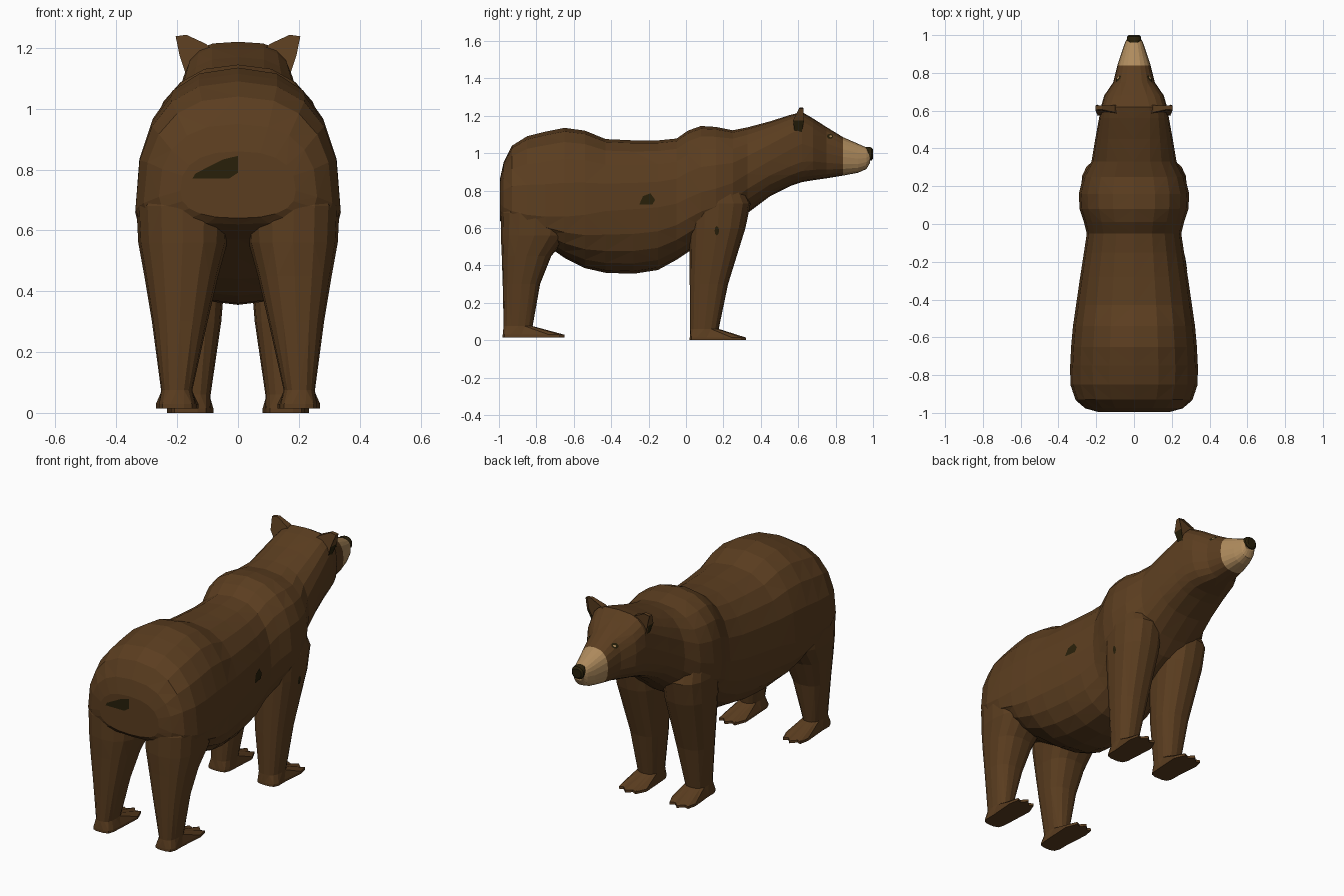
import bpy, bmesh, math
from mathutils import Vector
from mathutils.bvhtree import BVHTree

if "Cube" in bpy.data.objects:
    bpy.data.objects.remove(bpy.data.objects["Cube"])


def material(name, rgb):
    m = bpy.data.materials.new(name)
    m.diffuse_color = (*rgb, 1)
    m.use_nodes = True
    m.node_tree.nodes["Principled BSDF"].inputs["Base Color"].default_value = m.diffuse_color
    return m


FUR = material("brown fur", (0.104, 0.047, 0.014))
TAN = material("tan muzzle", (0.43, 0.26, 0.11))
DARK = material("dark brown", (0.021, 0.014, 0.003))
N = 20       # sides of the body
L = 16       # sides of each leg


def finish(bm, name, mats):
    bmesh.ops.recalc_face_normals(bm, faces=bm.faces[:])
    me = bpy.data.meshes.new(name)
    bm.to_mesh(me)
    bm.free()
    ob = bpy.data.objects.new(name, me)
    bpy.context.collection.objects.link(ob)
    for m in mats:
        me.materials.append(m)
    return ob


def loft(name, rings, mats):
    """Skin a list of closed point rings and cap both ends with a fan."""
    bm = bmesh.new()
    loops = [[bm.verts.new(p) for p in r] for r in rings]
    n = len(rings[0])
    for a, b in zip(loops, loops[1:]):
        for i in range(n):
            j = (i + 1) % n
            bm.faces.new((a[i], a[j], b[j], b[i]))
    for r in (loops[0], loops[-1]):
        c = bm.verts.new(sum((v.co for v in r), Vector()) / n)
        for i in range(n):
            bm.faces.new((r[i], r[(i + 1) % n], c))
    bmesh.ops.triangulate(bm, faces=bm.faces[:])
    return finish(bm, name, mats)


def body_ring(y, bot, mid, top, w, e=0.82):
    """Rounded-square section across y, widest at height mid."""
    pts = []
    for i in range(N):
        a = 2 * math.pi * i / N
        c, s = math.cos(a), math.sin(a)
        h = top - mid if s > 0 else mid - bot
        pts.append((w * math.copysign(abs(c) ** e, c), y,
                    mid + h * math.copysign(abs(s) ** e, s)))
    return pts


# Torso, neck and head: y, bottom, widest height, top, half width
sections = [
    (-0.995, 0.64, 0.73, 0.86, 0.19), (-0.975, 0.62, 0.71, 0.95, 0.26),
    (-0.93, 0.60, 0.69, 1.04, 0.31), (-0.85, 0.57, 0.67, 1.09, 0.337),
    (-0.75, 0.51, 0.66, 1.115, 0.338), (-0.65, 0.44, 0.66, 1.135, 0.333),
    (-0.54, 0.385, 0.67, 1.12, 0.323), (-0.43, 0.36, 0.69, 1.075, 0.307),
    (-0.28, 0.355, 0.70, 1.068, 0.285), (-0.15, 0.375, 0.71, 1.068, 0.265),
    (-0.05, 0.43, 0.73, 1.078, 0.25), (0.01, 0.47, 0.76, 1.12, 0.265),
    (0.08, 0.52, 0.79, 1.145, 0.288), (0.16, 0.56, 0.81, 1.14, 0.292),
    (0.25, 0.61, 0.84, 1.122, 0.27), (0.33, 0.68, 0.89, 1.138, 0.225),
    (0.45, 0.77, 0.96, 1.17, 0.205, 0.75), (0.56, 0.825, 1.02, 1.205, 0.185, 0.66),
    (0.62, 0.845, 1.05, 1.22, 0.175, 0.64), (0.68, 0.855, 1.03, 1.185, 0.158, 0.72),
    (0.75, 0.865, 1.00, 1.14, 0.11), (0.84, 0.88, 0.98, 1.085, 0.088),
    (0.92, 0.895, 0.97, 1.05, 0.062), (0.965, 0.915, 0.975, 1.03, 0.046),
    (0.985, 0.95, 0.985, 1.02, 0.034)]
body = loft("body", [body_ring(*s) for s in sections], [FUR, TAN])

# Paw outline: across (-1..1), along (0..1), with short pointed toes
PAW = [(.8, .3), (.95, .75), (.8, .93), (.5, .9), (.1, 1), (-.25, .91),
       (-.6, .95), (-.95, .75), (-.85, .3), (-.8, .12), (-.65, .03), (-.3, 0),
       (0, 0), (.3, 0), (.65, .03), (.8, .12)]


def leg(name, side, paw, rows):
    """paw: x centre, half width, heel y, length, floor z; rows: z, x in, x out, y back, y front."""
    cx, hw, y0, ln, z0 = paw
    rings = [[(side * (cx + u * hw), y0 + v * ln, z) for u, v in PAW]
             for z in (z0, z0 + 0.014)]
    for z, xa, xb, ya, yb in rows:
        ring = []
        for i in range(L):
            a = 2 * math.pi * i / L
            c, s = math.cos(a), math.sin(a)
            ring.append((side * ((xa + xb) / 2 + (xb - xa) / 2 * math.copysign(abs(c) ** .8, c)),
                         (ya + yb) / 2 + (yb - ya) / 2 * math.copysign(abs(s) ** .8, s), z))
        rings.append(ring)
    return loft(name, rings, [FUR])


BACK = ((0.2, 0.074, -0.98, 0.33, 0.015),
        [(.075, .15, .253, -.975, -.82), (.3, .10, .283, -.98, -.78),
         (.45, .065, .308, -.985, -.72), (.56, .035, .328, -.99, -.63),
         (.68, .03, .334, -.988, -.62), (.80, .06, .30, -.95, -.66)])
FRONT = ((0.157, 0.08, 0.02, 0.30, 0.0),
         [(.06, .09, .215, .022, .175), (.3, .055, .24, .02, .225),
          (.6, .03, .277, .02, .318), (.73, .03, .282, .01, .345),
          (.92, .06, .25, .03, .26)])

# Fuse the four legs into the body
for side, tag in ((1, "right"), (-1, "left")):
    for end, data in (("back", BACK), ("front", FRONT)):
        part = leg(f"{tag}_{end}_leg", side, *data)
        mod = body.modifiers.new("fuse", 'BOOLEAN')
        mod.operation, mod.solver, mod.object = 'UNION', 'EXACT', part
        bpy.context.view_layer.objects.active = body
        bpy.ops.object.modifier_apply(modifier=mod.name)
        bpy.data.objects.remove(part)

# Tan muzzle
for p in body.data.polygons:
    p.material_index = 1 if p.center.y > 0.84 else 0

# Nose
loft("nose", [body_ring(*r) for r in (
    (.962, .975, 1.005, 1.034, .030), (.975, .962, 1.0, 1.034, .038),
    (.992, .960, .995, 1.03, .037), (1.0, .972, .995, 1.02, .028))], [DARK])

# Ears: outline across x and z, leaning forward to the tip
EAR = [(.08, 1.19), (.105, 1.213), (.17, 1.243), (.205, 1.238), (.192, 1.175), (.16, 1.08)]
for side, tag in ((1, "right"), (-1, "left")):
    bm = bmesh.new()
    back, front = [], []
    for x, z in EAR:
        t = max(0, (z - 1.17) / 0.07)
        low = max(0, (1.17 - z) / 0.09)
        back.append(bm.verts.new((side * x, .570 + .035 * t + .015 * low, z)))
        front.append(bm.verts.new((side * x, .632 - .005 * t - .02 * low, z)))
    n = len(EAR)
    bm.faces.new(back)
    cup = bm.faces.new(front)
    for i in range(n):
        j = (i + 1) % n
        f = bm.faces.new((back[i], back[j], front[j], front[i]))
        f.material_index = 1 if i == 4 else 0      # dark outer hollow
    bmesh.ops.inset_region(bm, faces=[cup], thickness=0.012)
    for v in cup.verts:
        v.co.y -= 0.015
    finish(bm, f"{tag}_ear", [FUR, DARK])

# Painted patches: thin plates laid onto the fused surface
tree = BVHTree.FromObject(body, bpy.context.evaluated_depsgraph_get())


def patch(name, pts, origin, mat, lift=0.004):
    """pts are view-plane points; origin is (axis, far coordinate) to project from."""
    axis, d = origin
    ray = Vector((0, 0, 0))
    ray[axis] = -math.copysign(1, d)
    bm = bmesh.new()
    f = bm.faces.new([bm.verts.new((d, a, z) if axis == 0 else (a, d, z)) for a, z in pts])
    bmesh.ops.poke(bm, faces=[f])
    bmesh.ops.subdivide_edges(bm, edges=bm.edges[:], cuts=2, use_grid_fill=True)
    missed = []
    for v in bm.verts:
        hit = tree.ray_cast(v.co, ray)[0]
        if hit:
            v.co = hit - ray * lift
        else:
            missed.append(v)
    bmesh.ops.delete(bm, geom=missed, context='VERTS')
    return finish(bm, name, [mat])


def oval(y, z, ry, rz, n=8):
    return [(y + ry * math.cos(2 * math.pi * i / n),
             z + rz * math.sin(2 * math.pi * i / n)) for i in range(n)]


for d, tag in ((2, "right"), (-2, "left")):
    patch(f"{tag}_eye", oval(.77, 1.09, .017, .014), (0, d), DARK, .003)
    patch(f"{tag}_eye_glint", oval(.774, 1.09, .007, .006), (0, d), TAN, .006)
patch("rump_patch", [(-.15, .77), (-.03, .77), (0, .79), (0, .845), (-.05, .833), (-.14, .787)],
      (1, -2), DARK)
patch("flank_patch", [(-.25, .725), (-.18, .725), (-.165, .75), (-.19, .785), (-.23, .77)],
      (0, 2), DARK)
patch("shoulder_patch", oval(.165, .585, .012, .025), (0, 2), DARK)
